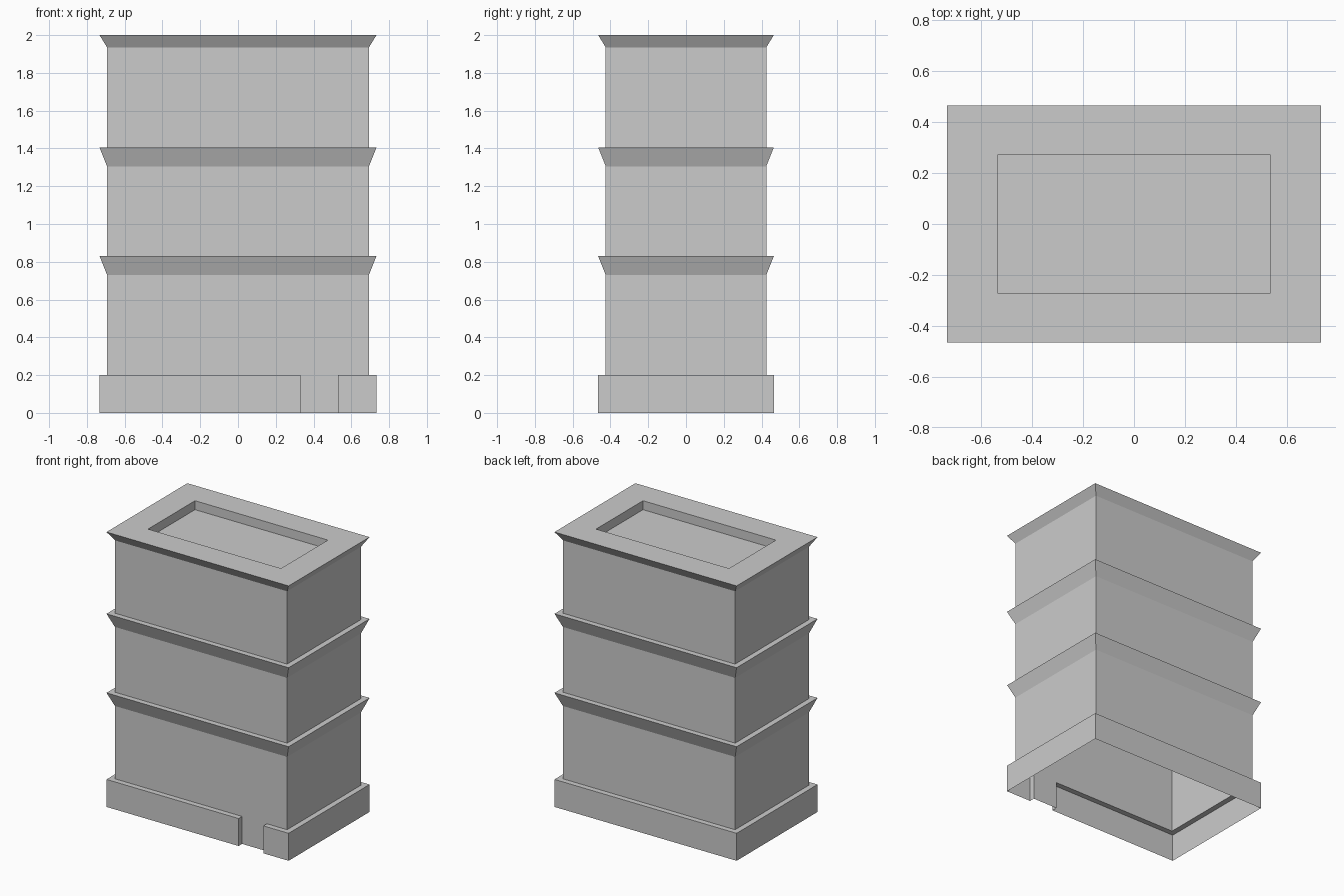
import bpy
import bmesh

default_cube = bpy.data.objects.get("Cube")
if default_cube:
    bpy.data.objects.remove(default_cube, do_unlink=True)

OUT_X, OUT_Y = 0.733, 0.465      # ledges and plinth, half sizes
WALL_X, WALL_Y = 0.693, 0.425    # walls, half sizes
DOOR_L, DOOR_R = 0.33, 0.53      # doorway gap in the plinth
BASE_TOP = 0.2
WALL, OUT = (WALL_X, WALL_Y), (OUT_X, OUT_Y)
RECESS = (0.535, 0.27)

grey = bpy.data.materials.new("light_grey")
grey.use_nodes = True
colour = (0.6, 0.6, 0.6, 1)
grey.diffuse_color = colour
grey.node_tree.nodes["Principled BSDF"].inputs["Base Color"].default_value = colour


def rectangle(half, z):
    x, y = half
    return [(-x, -y, z), (x, -y, z), (x, y, z), (-x, y, z)]


def plinth_ring(half, z):
    """Rectangle notched back to the wall line at the doorway."""
    x, y = half
    return [(-x, -y, z), (DOOR_L, -y, z), (DOOR_L, -WALL_Y, z),
            (DOOR_R, -WALL_Y, z), (DOOR_R, -y, z),
            (x, -y, z), (x, y, z), (-x, y, z)]


def loft(name, rings, cap=False):
    """Skin a stack of rings, leaving the bottom open."""
    bm = bmesh.new()
    loops = [[bm.verts.new(p) for p in ring] for ring in rings]
    for low, high in zip(loops, loops[1:]):
        n = len(low)
        for i in range(n):
            j = (i + 1) % n
            bm.faces.new((low[i], low[j], high[j], high[i]))
    if cap:
        bm.faces.new(loops[-1])
    bmesh.ops.remove_doubles(bm, verts=bm.verts, dist=0.0005)
    mesh = bpy.data.meshes.new(name)
    bm.to_mesh(mesh)
    bm.free()
    mesh.materials.append(grey)
    obj = bpy.data.objects.new(name, mesh)
    bpy.context.collection.objects.link(obj)
    return obj


# Plinth with doorway notch and a narrow top shelf
loft("plinth", [plinth_ring(OUT, 0), plinth_ring(OUT, BASE_TOP),
                plinth_ring(WALL, BASE_TOP)])

# Walls with two flared floor ledges, a flared cornice and a sunken roof
section = [(WALL, BASE_TOP)]
for ledge_top in (0.83, 1.405):
    section += [(WALL, ledge_top - 0.1), (OUT, ledge_top), (WALL, ledge_top)]
section += [(WALL, 1.935), (OUT, 2.0), (RECESS, 2.0), (RECESS, 1.935)]
loft("tower_body", [rectangle(half, z) for half, z in section], cap=True)
